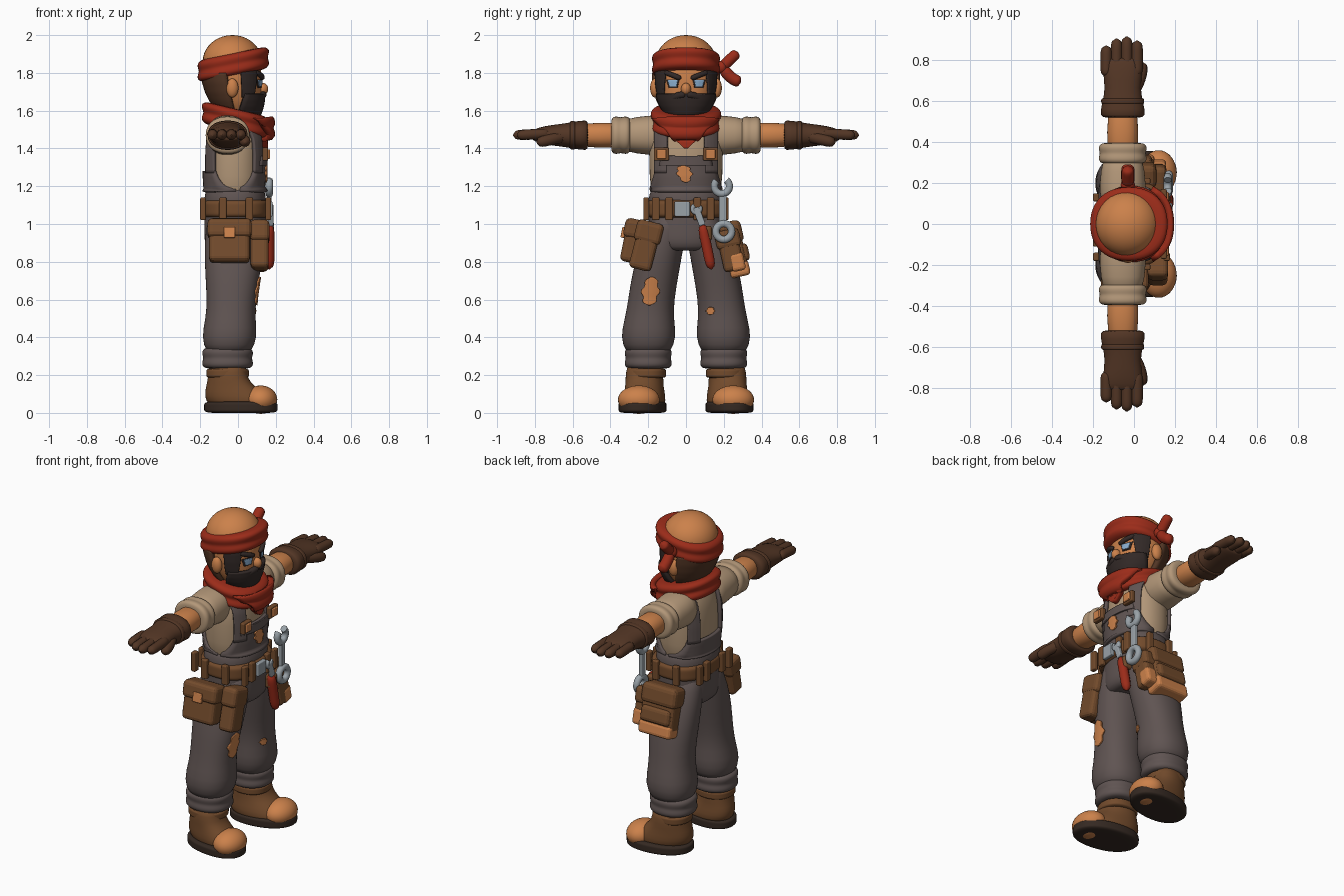
import bpy, bmesh
from math import sin, cos, pi, radians, copysign, sqrt
from mathutils import Vector, Matrix
from mathutils.bvhtree import BVHTree

if "Cube" in bpy.data.objects:
    bpy.data.objects.remove(bpy.data.objects["Cube"])


def material(name, *rgb):
    mat = bpy.data.materials.new(name)
    mat.use_nodes = True
    mat.diffuse_color = (*rgb, 1)
    mat.node_tree.nodes["Principled BSDF"].inputs["Base Color"].default_value = (*rgb, 1)
    return mat


skin = material("warm skin", .6, .22, .07)
leather = material("brown leather", .17, .07, .025)
hide = material("dark brown hide", .085, .036, .018)
rubber = material("dark rubber", .035, .022, .016)
denim = material("grey denim", .115, .088, .084)
linen = material("cream linen", .45, .31, .19)
red = material("red cloth", .33, .025, .01)
steel = material("steel", .32, .36, .39)
charcoal = material("charcoal hair", .032, .022, .02)
blue = material("pale blue", .25, .42, .62)
sides = (("left", 1), ("right", -1))


# Shared building helpers
def place(name, data, mat):
    data.materials.append(mat)
    ob = bpy.data.objects.new(name, data)
    bpy.context.collection.objects.link(ob)
    return ob


def from_bmesh(name, bm, mat, smooth=True):
    mesh = bpy.data.meshes.new(name)
    bm.to_mesh(mesh)
    bm.free()
    for face in mesh.polygons:
        face.use_smooth = smooth
    return place(name, mesh, mat)


def from_lists(name, verts, faces, mat, closed):
    bm = bmesh.new()
    corners = [bm.verts.new(v) for v in verts]
    for face in faces:
        bm.faces.new([corners[i] for i in face])
    if closed:
        bmesh.ops.recalc_face_normals(bm, faces=bm.faces)
    return from_bmesh(name, bm, mat)


def loft(name, mat, rings, centre, along="z", power=.9, shear=0, skew=0, n=24):
    """Rings are (position, two radii); centre(position) gives the other two coordinates."""
    (t0, a0, b0), (t1, a1, b1) = rings[0], rings[-1]
    rings = [(t0, a0 * .7, b0 * .7), *rings, (t1, a1 * .7, b1 * .7)]
    verts = []
    for t, ru, rv in rings:
        cu, cv = centre(t)
        for i in range(n):
            c, s = cos(2 * pi * i / n), sin(2 * pi * i / n)
            u = ru * copysign(abs(c) ** power, c)
            v = rv * copysign(abs(s) ** power, s) + skew * u
            verts.append((cu + u, cv + v, t + shear * u) if along == "z" else (cu + u, t, cv + v))
    faces = [(k * n + i, k * n + (i + 1) % n, (k + 1) * n + (i + 1) % n, (k + 1) * n + i)
             for k in range(len(rings) - 1) for i in range(n)]
    faces += [range(n), range(len(verts) - n, len(verts))]
    ob = from_lists(name, verts, faces, mat, closed=True)
    ob.modifiers.new("subdivision", "SUBSURF").levels = 1
    return ob


def band(name, mat, at, radii, width, along="z", fold=0, **options):
    """Thick ring with rounded rims and an optional fold round its middle."""
    x, y, z = at
    middle, centre = (z, (x, y)) if along == "z" else (y, (x, z))
    rings = []
    for k in range(-4, 5):
        t = k / 4
        scale = 1 - .12 * t ** 8 - fold * cos(pi * t) ** 2 * (1 - abs(t))
        rings.append((middle + t * width / 2, radii[0] * scale, radii[1] * scale))
    return loft(name, mat, rings, lambda t: centre, along, **options)


def ball(name, mat, at, radii):
    bm = bmesh.new()
    bmesh.ops.create_uvsphere(bm, u_segments=32, v_segments=20, radius=1)
    bmesh.ops.transform(bm, matrix=Matrix.Translation(at) @ Matrix.Diagonal((*radii, 1)), verts=bm.verts)
    return from_bmesh(name, bm, mat)


def box(name, mat, at, size, tilt=0):
    bm = bmesh.new()
    bmesh.ops.create_cube(bm, size=1)
    bmesh.ops.scale(bm, vec=size, verts=bm.verts)
    bmesh.ops.bevel(bm, geom=bm.edges[:], offset=min(size) / 4, segments=3, profile=.5, affect="EDGES")
    ob = from_bmesh(name, bm, mat, smooth=False)
    ob.location, ob.rotation_euler.x = at, tilt
    return ob


def tube(name, mat, points, radii, closed=False):
    curve = bpy.data.curves.new(name, "CURVE")
    curve.dimensions, curve.bevel_depth, curve.bevel_resolution, curve.use_fill_caps = "3D", 1, 3, True
    spline = curve.splines.new("POLY")
    spline.points.add(len(points) - 1)
    for point, co, r in zip(spline.points, points, radii):
        point.co, point.radius = (*co, 1), r
    spline.use_cyclic_u = closed
    place(name, curve, mat)


def capsule(name, mat, start, end, radius, bend=(0, 0, 0)):
    steps = [k / 16 for k in range(17)]
    points = [Vector(start).lerp(end, t) + Vector(bend) * sin(pi * t) for t in steps]
    tube(name, mat, points, [radius * sqrt(1.02 - (2 * t - 1) ** 6) for t in steps])


def patch(name, mat, targets, bottom, top, lower, upper, side=1, radial=False, spot=False, thick=.009):
    """Plate laid on targets; lower and upper are its ends in y, or in degrees round the z axis."""
    deps = bpy.context.evaluated_depsgraph_get()
    trees = [BVHTree.FromObject(target, deps) for target in targets]
    n, verts = 16, []
    for i in range(n + 1):
        t = i / n
        ends = [p + (q - p) * t for p, q in zip(lower, upper)]
        middle, half = sum(ends) / 2, (ends[1] - ends[0]) / 2
        if spot:
            half *= sqrt(1.02 - (2 * t - 1) ** 2) * (1 + sin(n * t) / 6)
        for j in range(n + 1):
            w = middle + half * (2 * j / n - 1)
            z = bottom + (top - bottom) * t
            out = Vector((cos(radians(w)), sin(radians(w)), 0)) if radial else Vector((side, 0, 0))
            start = Vector((0, 0 if radial else w, z)) + out
            hits = [hit for hit in (tree.ray_cast(start, -out)[0] for tree in trees) if hit]
            hits = hits or [trees[0].find_nearest(start - out)[0]]
            verts.append(max(hits, key=out.dot) + out * thick / 2)
    m = n + 1
    faces = [(r * m + j, r * m + j + 1, r * m + m + j + 1, r * m + m + j) for r in range(n) for j in range(n)]
    ob = from_lists(name, verts, faces, mat, closed=False)
    solid = ob.modifiers.new("thickness", "SOLIDIFY")
    solid.thickness, solid.offset = thick, 0
    return ob


# Shirt and overalls
torso = loft("shirt_body", linen, [(1.1, .15, .19), (1.4, .15, .2), (1.5, .14, .19), (1.6, .09, .1)], lambda z: (-.02, 0))
waist = band("overalls_waist", denim, (-.015, 0, 1.03), (.165, .2), width=.34)
body = [torso, waist]
bib = patch("overalls_bib", denim, body, 1.17, 1.36, (-.19, .19), (-.135, .135), thick=.02)
patch("bib_hem", denim, [bib], 1.31, 1.36, (-.14, .14), (-.13, .13))
patch("bib_repair", skin, [bib], 1.22, 1.31, (-.03, .03), (-.06, .03), spot=True)
patch("overalls_back", denim, body, 1.17, 1.28, (-.19, .19), (-.16, .16), side=-1, thick=.02)
for tag, s in sides:
    strap = (s * .1, s * .16)
    for where, side in (("front", 1), ("back", -1)):
        patch(f"{tag}_{where}_strap", denim, [torso], 1.27, 1.56, strap, strap, side, thick=.024)
    box(f"{tag}_strap_clip", leather, (.145, s * .13, 1.37), (.03, .08, .07))
    box(f"{tag}_strap_buckle", skin, (.16, s * .13, 1.37), (.02, .05, .05))

# Arms and gloves
arm_x, arm_z = -.055, 1.47
for tag, s in sides:
    def arm(part, mat, *rings):
        loft(f"{tag}_{part}", mat, [(s * y, a, b) for y, a, b in rings], lambda y: (arm_x, arm_z), along="y")

    arm("sleeve", linen, (.1, .11, .11), (.2, .115, .105), (.32, .1, .09))
    band(f"{tag}_sleeve_cuff", linen, (arm_x, s * .345, arm_z), (.118, .1), width=.1, along="y", fold=.05)
    arm("forearm", skin, (.35, .08, .07), (.55, .075, .065))
    arm("glove", hide, (.52, .115, .085), (.6, .1, .07), (.66, .085, .06), (.75, .1, .05), (.81, .09, .03))
    band(f"{tag}_glove_seam", hide, (arm_x, s * .6, arm_z), (.106, .076), width=.03, along="y")
    for i, tip in enumerate((.87, .905, .915, .895)):
        x = arm_x + .05 * (i - 1.6)
        capsule(f"{tag}_finger_{i + 1}", hide, (x, s * .72, arm_z + .01), (x, s * tip, arm_z), .028)
    capsule(f"{tag}_thumb", hide, (-.02, s * .62, arm_z), (.04, s * .79, arm_z - .04), .03, bend=(.015, 0, 0))

# Trouser legs and boots
legs = {}
foot_y = .2
for tag, s in sides:
    legs[tag] = loft(f"{tag}_trouser_leg", denim, [(1.05, .15, .1), (.9, .16, .115), (.75, .148, .125), (.6, .13, .122),
                     (.5, .132, .13), (.4, .15, .15), (.32, .12, .12)],
                     lambda z: (-.045 + .05 * (z - .4), s * (foot_y - .25 * (z - .35) ** 2)))
    band(f"{tag}_trouser_cuff", denim, (-.055, s * foot_y, .29), (.136, .126), width=.11, fold=.05)
    turn, toe_y = s * .12, s * .23
    loft(f"{tag}_boot", leather, [(.04, .17, .11), (.09, .165, .11), (.14, .13, .1), (.18, .105, .1), (.25, .1, .095)],
         lambda z: (max(-.055, .03 - z / 2), s * (foot_y + .02)), skew=turn)
    band(f"{tag}_boot_collar", leather, (-.055, s * .21, .21), (.114, .106), width=.05)
    ball(f"{tag}_toe_cap", skin, (.12, s * .25, .07), (.088, .11, .075))
    band(f"{tag}_boot_sole", rubber, (.015, toe_y, .03), (.196, .125), width=.06, skew=turn)
patch("right_knee_repair", skin, [legs["right"]], .57, .72, (-.24, -.15), (-.22, -.14), spot=True)
patch("left_knee_repair", skin, [legs["left"]], .52, .56, (.11, .15), (.11, .15), spot=True)

# Belt and pouches
belt_z = 1.08
band("belt", leather, (-.01, 0, belt_z), (.178, .214), width=.1, power=.8)
box("belt_buckle", steel, (.17, -.02, belt_z), (.025, .08, .08))
for y in (-.16, -.09, .06, .13):
    for x in (.16, -.185):
        box("belt_loop", leather, (x, y, belt_z), (.03, .04, .12))
for x in (-.08, .06):
    for y in (-.21, .21):
        box("side_belt_loop", leather, (x, y, belt_z), (.04, .03, .12))


def pouch(name, at, size, tilt):
    """Box with an overhanging flap; returns a way to place more parts on it by height."""
    width, depth, height = size
    up, out = Vector((0, -sin(tilt), cos(tilt))), Vector((0, copysign(cos(tilt), tilt), abs(sin(tilt))))

    def add(part, mat, rise, scale, forward=0):
        spot = Vector(at) + up * rise * height + out * forward * depth
        box(f"{name}_{part}", mat, spot, [a * b for a, b in zip(size, scale)], tilt)

    add("body", leather, 0, (1, 1, 1))
    add("flap", leather, .28, (1.08, 1.2, .45))
    return add


side_pouch = pouch("right_pouch", (-.045, -.28, .91), (.215, .1, .23), -.2)
side_pouch("clasp", skin, .15, (.28, .2, .25), forward=.6)
pouch("right_front_pouch", (.115, -.215, .885), (.095, .12, .26), -.25)
tool_pouch = pouch("left_pouch", (-.01, .255, .88), (.22, .1, .27), .22)
tool_pouch("pocket", leather, -.15, (.9, 1, .35), forward=.2)
tool_pouch("base", skin, -.45, (1, 1.1, .3))
holster = pouch("left_holster", (.11, .235, .86), (.09, .11, .22), .22)
holster("repair", skin, -.3, (1.05, .7, .45), forward=.2)
box("tool_loop", leather, (.15, .105, .95), (.06, .065, .08))


# Wrench and pliers
def arc(name, at, radius, thick, start=0, sweep=360):
    x, y, z = at
    turns = [radians(start + sweep * i / 24) for i in range(24)]
    tube(name, steel, [(x, y + radius * cos(a), z + radius * sin(a)) for a in turns], [thick] * 24, closed=sweep == 360)


arc("wrench_ring", (.17, .2, .96), .042, .02)
box("wrench_shaft", steel, (.165, .195, belt_z), (.025, .04, .17))
arc("wrench_jaw", (.165, .19, 1.2), .04, .02, start=135, sweep=290)
box("pliers_neck", steel, (.175, .07, 1.04), (.025, .035, .1), tilt=.35)
arc("pliers_jaw", (.175, .055, belt_z), .02, .013, start=120, sweep=290)
capsule("pliers_handle", red, (.165, .085, 1), (.165, .135, .76), .028)

# Head and hair
head_x, brow_z = -.03, 1.86
head = loft("face", skin, [(1.56, .07, .07), (1.6, .1, .105), (1.65, .128, .14), (1.75, .15, .163), (brow_z, .155, .16)],
            lambda z: (head_x + .6 * (brow_z - z) ** 2, 0))
ball("skull", skin, (head_x, 0, brow_z), (.157, .16, .14))
patch("beard", charcoal, [head], 1.58, 1.69, (-90, 90), (-76, 76), radial=True, thick=.022)
patch("back_hair", hide, [head], 1.6, 1.8, (100, 260), (110, 250), radial=True, thick=.025)
ball("nose", skin, (.13, 0, 1.715), (.03, .026, .032))
for tag, s in sides:
    def feature(part, mat, bottom, top, lower, upper, **options):
        patch(f"{tag}_{part}", mat, [head], bottom, top, [s * w for w in lower], [s * w for w in upper], **options)

    feature("sideburn", charcoal, 1.67, 1.82, (55, 82), (46, 85), radial=True, thick=.012)
    feature("eye_rim", charcoal, 1.72, 1.765, (.045, .09), (.035, .105), thick=.005)
    feature("eye", blue, 1.727, 1.762, (.05, .085), (.043, .095))
    capsule(f"{tag}_eyebrow", charcoal, (.13, s * .025, 1.77), (.09, s * .115, 1.805), .014, bend=(.01, 0, 0))
    capsule(f"{tag}_moustache", charcoal, (.135, 0, 1.685), (.095, s * .09, 1.65), .019, bend=(.01, 0, .01))
    ball(f"{tag}_ear", skin, (head_x, s * .165, 1.72), (.032, .025, .05))

# Headband and neckerchief
band("headband", red, (-.025, 0, 1.845), (.192, .183), width=.12, shear=.2, fold=.05)
knot = Vector((head_x, .19, 1.83))
ball("headband_knot", red, knot, (.035, .03, .035))
capsule("headband_upper_tail", red, knot, knot + Vector((0, .085, .08)), .03)
capsule("headband_lower_tail", red, knot, knot + Vector((0, .1, -.08)), .032, bend=(0, 0, -.015))
wrap = band("neckerchief", red, (-.015, 0, 1.55), (.18, .19), width=.12, shear=-.24, fold=.07)
patch("neckerchief_point", red, [torso, wrap], 1.4, 1.56, (-.01, .01), (-.17, .17), thick=.035)
